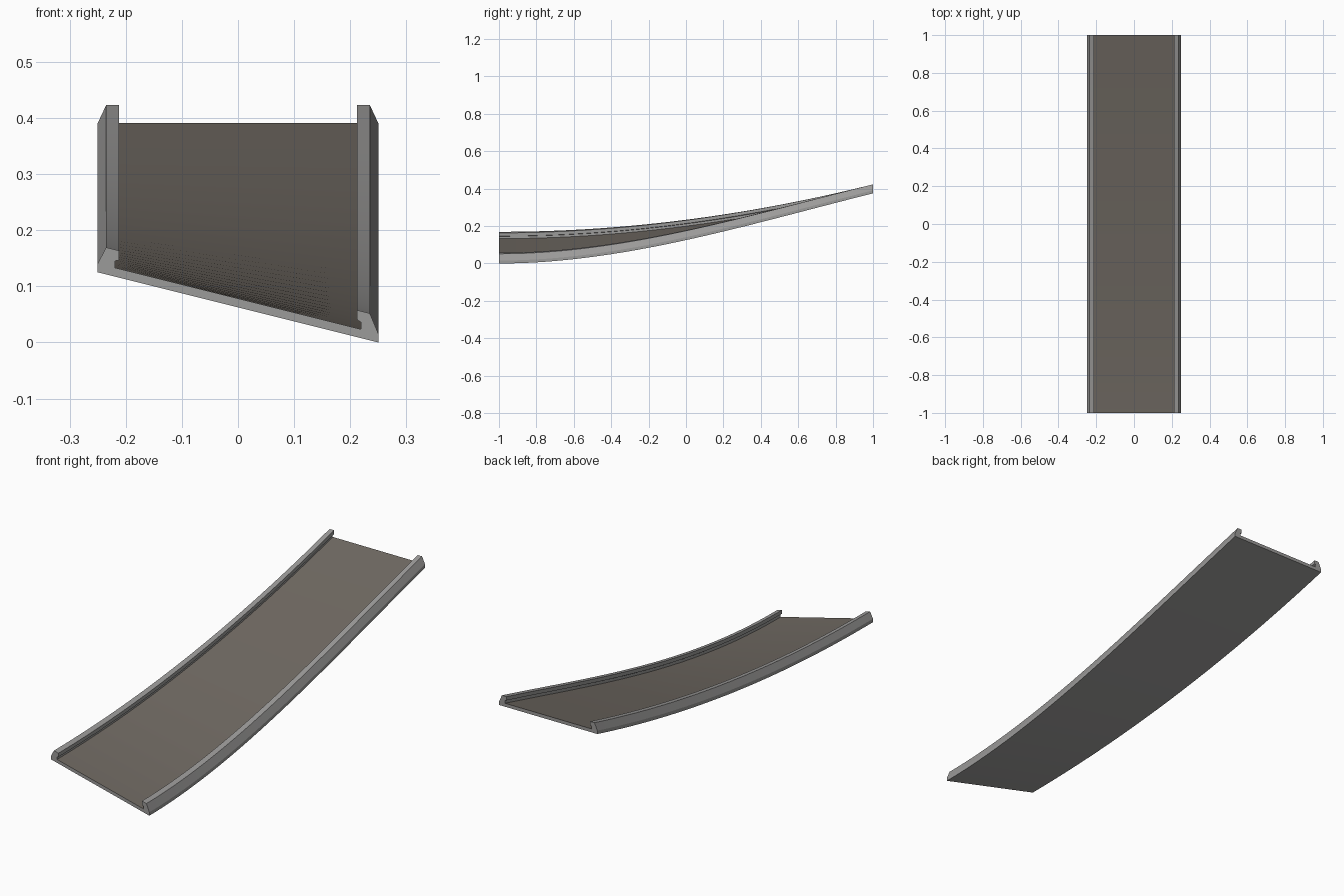
import bpy, bmesh, math

if "Cube" in bpy.data.objects:
    bpy.data.objects.remove(bpy.data.objects["Cube"])

SEGMENTS = 40
END_RISE, BANK, END_SLOPE = 0.375, 0.125, 0.25


def material(name, rgb):
    m = bpy.data.materials.new(name)
    m.diffuse_color = (*rgb, 1)
    m.use_nodes = True
    m.node_tree.nodes["Principled BSDF"].inputs["Base Color"].default_value = m.diffuse_color
    return m


grey = material("rail grey", (0.33, 0.325, 0.32))
brown = material("road brown grey", (0.165, 0.146, 0.126))

# Half cross-section of the right edge: outer bottom, kerb, lip, road edge
half = [(0.25, 0), (0.25, 0.0157), (0.235, 0.048), (0.212, 0.048),
        (0.212, 0.031), (0.219, 0.028), (0.219, 0.0157)]
profile = half + [(-x, h) for x, h in reversed(half)]
ROAD = len(half) - 1  # profile edge that forms the driving surface


def base_height(x, t):
    """Underside height: a rising curve plus a bank that eases out to level."""
    ease = t * t * (3 - 2 * t)
    centre = (BANK / 2 * (1 - ease) + END_RISE * ease
              + 2 * END_SLOPE * (t ** 3 - t ** 2))
    return centre - x / 0.5 * BANK * (1 - ease)


# Sweep the sheared profile along y
bm = bmesh.new()
rings = []
for i in range(SEGMENTS + 1):
    t = i / SEGMENTS
    rings.append([bm.verts.new((x, 2 * t - 1, base_height(x, t) + h))
                  for x, h in profile])
n = len(profile)
for a, b in zip(rings, rings[1:]):
    for j in range(n):
        k = (j + 1) % n
        f = bm.faces.new((a[j], b[j], b[k], a[k]))
        f.material_index = 1 if j == ROAD else 0

# Flat end caps
bm.faces.new(rings[0])
bm.faces.new(list(reversed(rings[-1])))
bmesh.ops.recalc_face_normals(bm, faces=bm.faces[:])

mesh = bpy.data.meshes.new("banked_track_section")
bm.to_mesh(mesh)
bm.free()
mesh.materials.append(grey)
mesh.materials.append(brown)
track = bpy.data.objects.new("banked_track_section", mesh)
bpy.context.collection.objects.link(track)
bpy.context.view_layer.objects.active = track
track.select_set(True)
bpy.ops.object.shade_smooth_by_angle(angle=math.radians(20))
